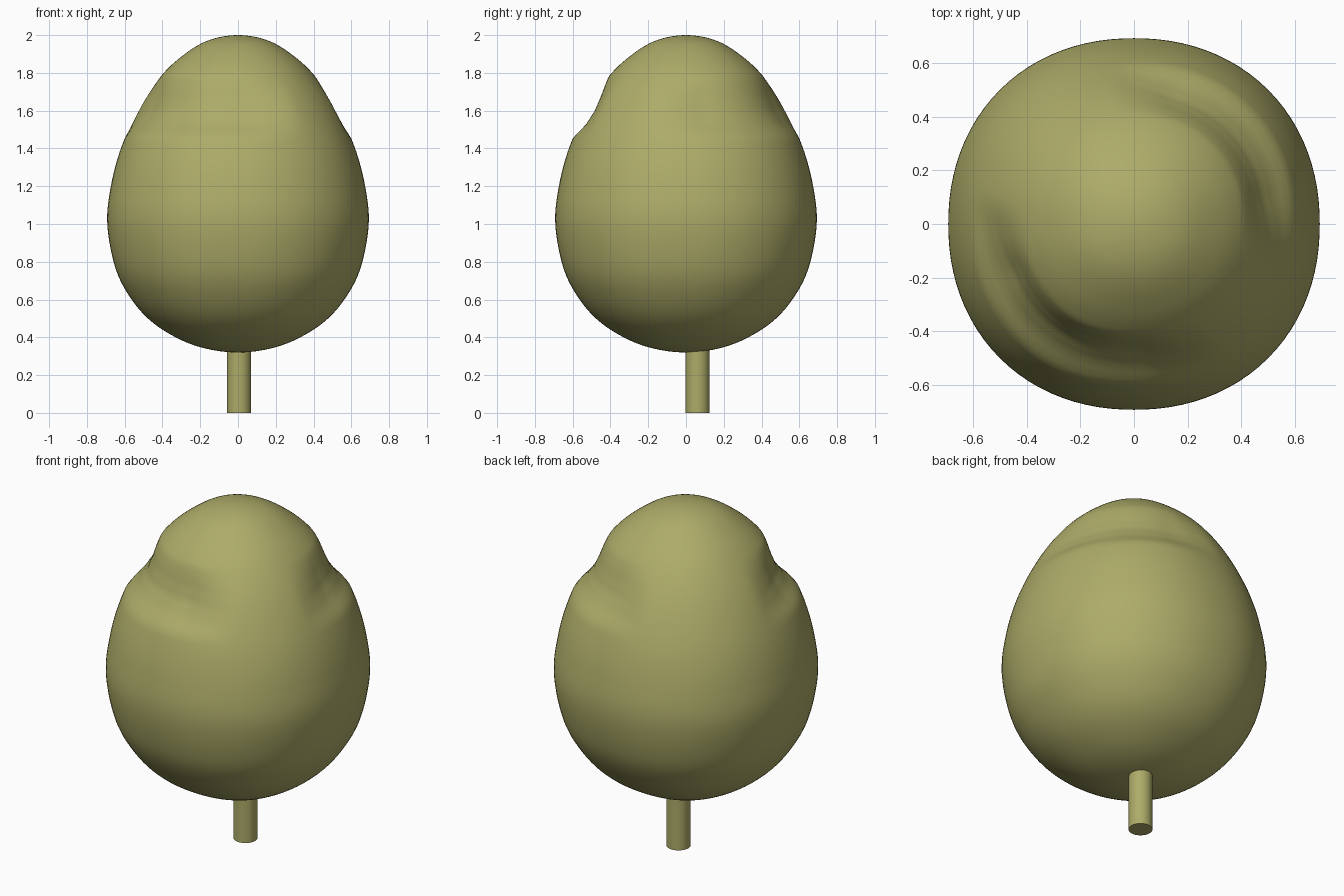
import bpy, bmesh, math

if "Cube" in bpy.data.objects:
    bpy.data.objects.remove(bpy.data.objects["Cube"])

# One flat olive colour for everything
olive = bpy.data.materials.new("olive_green")
olive.diffuse_color = (0.42, 0.41, 0.14, 1)
olive.use_nodes = True
olive.node_tree.nodes["Principled BSDF"].inputs["Base Color"].default_value = olive.diffuse_color


def finish(name, bm):
    bmesh.ops.recalc_face_normals(bm, faces=bm.faces)
    mesh = bpy.data.meshes.new(name)
    bm.to_mesh(mesh)
    bm.free()
    mesh.materials.append(olive)
    obj = bpy.data.objects.new(name, mesh)
    bpy.context.collection.objects.link(obj)
    bpy.ops.object.select_all(action='DESELECT')
    obj.select_set(True)
    bpy.context.view_layer.objects.active = obj
    bpy.ops.object.shade_smooth_by_angle(angle=math.radians(40))
    return obj


# Egg profile (radius, height), from bottom to top
PROFILE = [(0, .32), (.16, .338), (.31, .39), (.46, .485), (.57, .61), (.65, .77),
           (.692, 1.0), (.673, 1.2), (.62, 1.4), (.53, 1.6), (.43, 1.755),
           (.32, 1.87), (.17, 1.967), (0, 2.0)]


def smooth_profile(pts, steps):
    ext = [(-pts[1][0], pts[1][1])] + pts + [(-pts[-2][0], pts[-2][1])]
    out = []
    for i in range(1, len(ext) - 2):
        a, b, c, d = ext[i - 1:i + 3]
        for s in range(steps):
            t = s / steps
            out.append(tuple(.5 * (2 * b[k] + (c[k] - a[k]) * t
                       + (2 * a[k] - 5 * b[k] + 4 * c[k] - d[k]) * t * t
                       + (3 * b[k] - a[k] - 3 * c[k] + d[k]) * t ** 3) for k in (0, 1)))
    return out + [pts[-1]]


# Shallow notches cut into the shoulders: (direction, half width, depth)
DENTS = [(237, 66, .056), (42, 58, .045)]
NOTCH = [(1.46, 0), (1.53, .75), (1.60, 1), (1.67, .75), (1.78, 0)]


def dent(ang, z):
    depth = 0
    for (z0, d0), (z1, d1) in zip(NOTCH, NOTCH[1:]):
        if z0 <= z <= z1:
            depth = d0 + (d1 - d0) * (z - z0) / (z1 - z0)
    total = 0
    for mid, half, amount in DENTS:
        off = abs((math.degrees(ang) - mid + 180) % 360 - 180) / half
        if off < 1:
            total += amount * min(1, 2.2 * (1 - off)) * depth
    return total


# Crown: slightly squared egg
SIDES, P = 96, 2.13
bm = bmesh.new()
prof = smooth_profile(PROFILE, 8)
rings = []
for r, z in prof[1:-1]:
    ring = []
    for i in range(SIDES):
        a = 2 * math.pi * i / SIDES
        c, s = math.cos(a), math.sin(a)
        k = (abs(c) ** P + abs(s) ** P) ** (-1 / P)
        rad = r * k - dent(a, z)
        ring.append(bm.verts.new((rad * c, rad * s, z)))
    rings.append(ring)
bottom = bm.verts.new((0, 0, prof[0][1]))
top = bm.verts.new((0, 0, prof[-1][1]))
for i in range(SIDES):
    j = (i + 1) % SIDES
    for lo, hi in zip(rings, rings[1:]):
        bm.faces.new((lo[i], lo[j], hi[j], hi[i]))
    bm.faces.new((bottom, rings[0][j], rings[0][i]))
    bm.faces.new((top, rings[-1][i], rings[-1][j]))
finish("crown", bm)

# Trunk: short stick set a little behind the centre
bm = bmesh.new()
bmesh.ops.create_cone(bm, cap_ends=True, segments=32, radius1=.064, radius2=.064, depth=.38)
bmesh.ops.translate(bm, verts=bm.verts, vec=(.006, .061, .19))
finish("trunk", bm)
